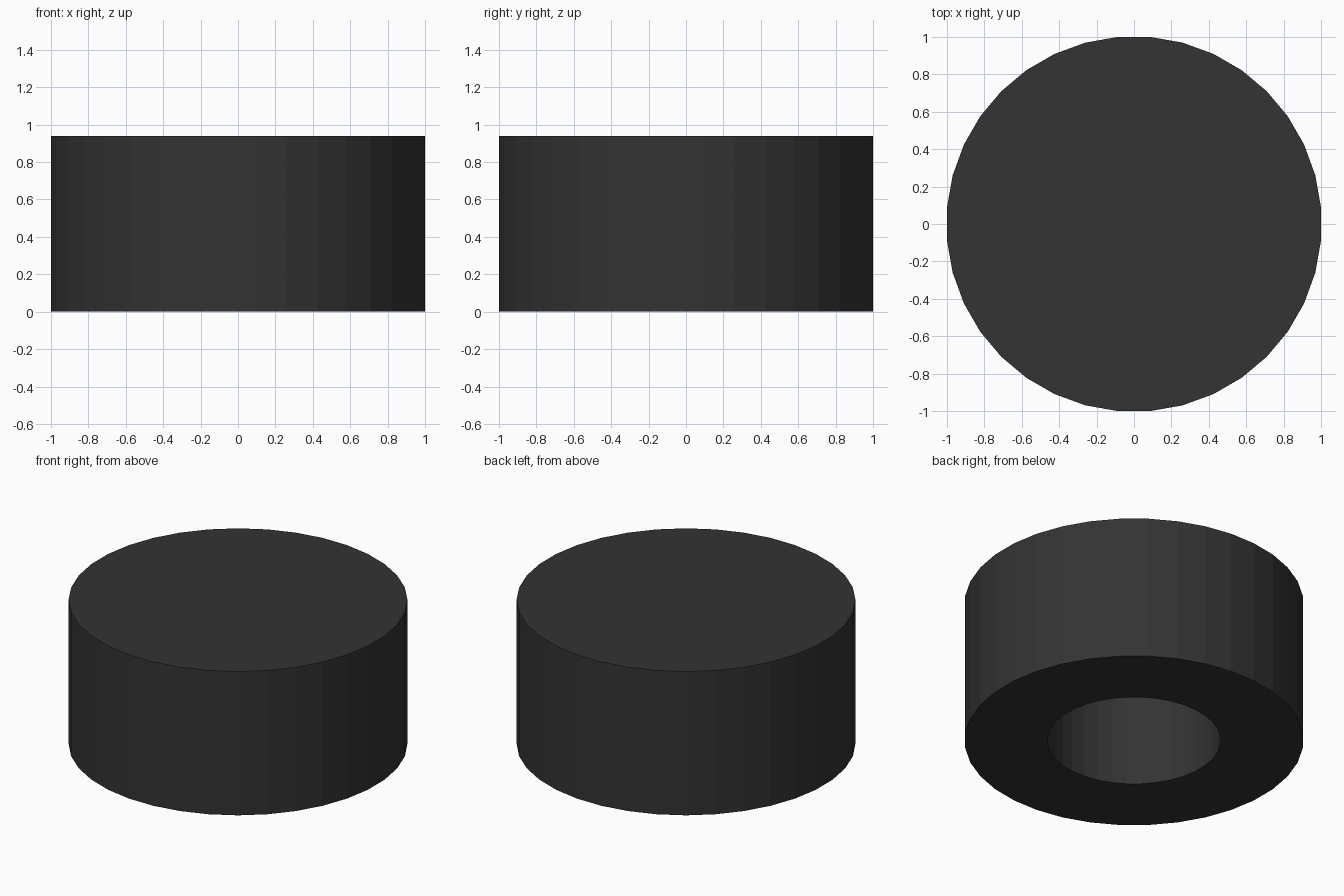
import bpy, bmesh, math

if "Cube" in bpy.data.objects:
    bpy.data.objects.remove(bpy.data.objects["Cube"])

SIDES = 36
STEP = math.tau / SIDES
OUTER = 1.0 / math.cos(STEP / 2)   # flats touch x, y = +-1
BORE = 0.514
HEIGHT = 0.94
DEPTH = 0.75

bm = bmesh.new()


def ring(radius, z):
    return [bm.verts.new((radius * math.cos((i + 0.5) * STEP),
                          radius * math.sin((i + 0.5) * STEP), z))
            for i in range(SIDES)]


# Profile from the top cap, down the outside, under the rim and up the blind bore
rings = [ring(r, z) for r, z in ((OUTER, HEIGHT), (OUTER, 0), (BORE, 0), (BORE, DEPTH))]
for a, b in zip(rings, rings[1:]):
    for i in range(SIDES):
        j = (i + 1) % SIDES
        bm.faces.new((a[i], b[i], b[j], a[j]))

# Top cap and bore ceiling
bm.faces.new(rings[0])
bm.faces.new(rings[-1][::-1])
bmesh.ops.recalc_face_normals(bm, faces=bm.faces)

mesh = bpy.data.meshes.new("rubber_foot")
bm.to_mesh(mesh)
bm.free()
foot = bpy.data.objects.new("rubber_foot", mesh)
bpy.context.collection.objects.link(foot)

# Dark rubber
rubber = bpy.data.materials.new("dark_rubber")
rubber.diffuse_color = (0.033, 0.033, 0.033, 1)
rubber.use_nodes = True
rubber.node_tree.nodes["Principled BSDF"].inputs["Base Color"].default_value = rubber.diffuse_color
mesh.materials.append(rubber)
